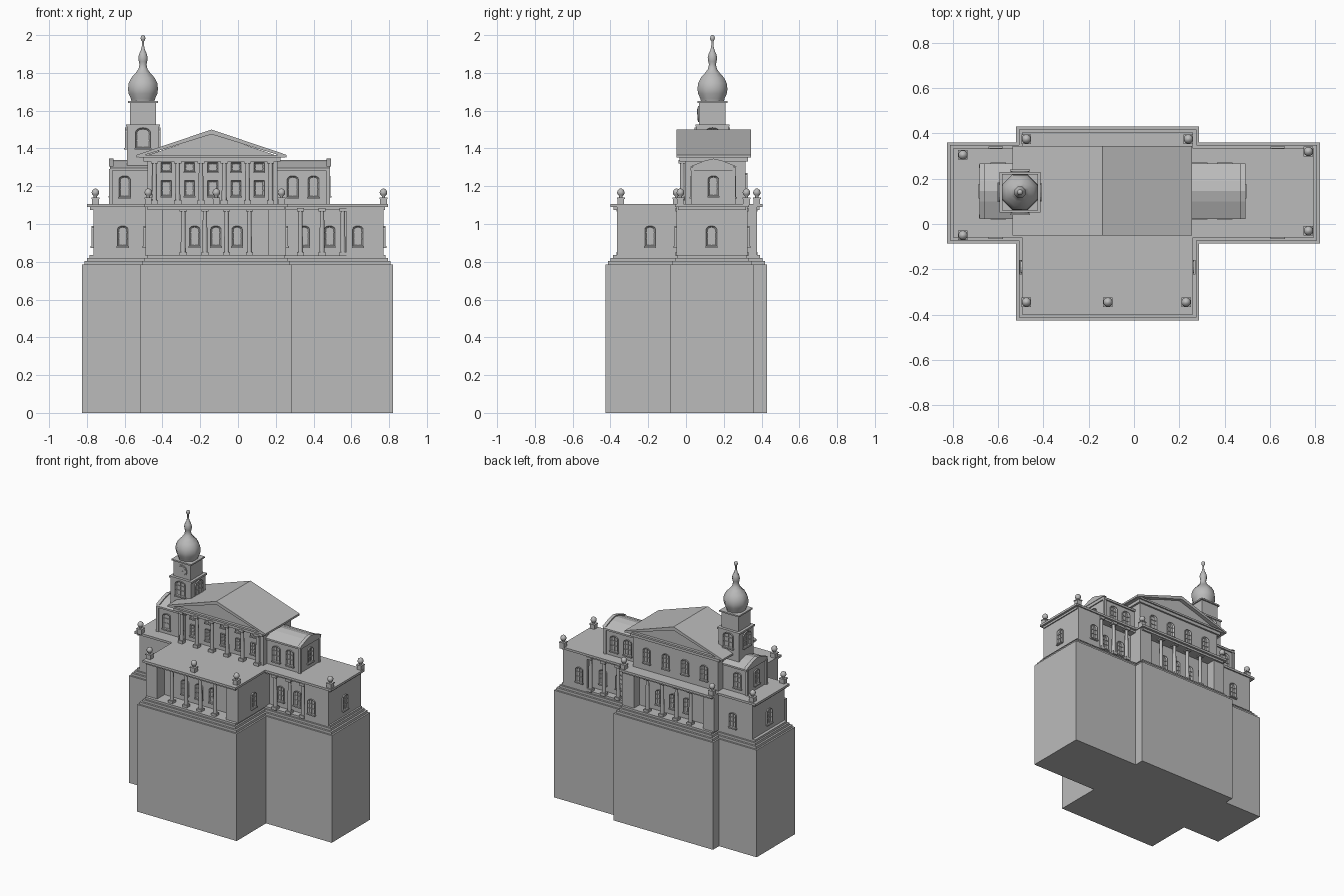
import bpy, bmesh, math
from mathutils import Matrix, Vector

cube = bpy.data.objects.get("Cube")
if cube:
    bpy.data.objects.remove(cube, do_unlink=True)

GREY = (0.5, 0.5, 0.5, 1)
stone = bpy.data.materials.new("grey stone")
stone.use_nodes = True
stone.diffuse_color = GREY
stone.node_tree.nodes["Principled BSDF"].inputs["Base Color"].default_value = GREY


def finish(name, bm, smooth=False):
    bmesh.ops.recalc_face_normals(bm, faces=bm.faces)
    mesh = bpy.data.meshes.new(name)
    bm.to_mesh(mesh)
    bm.free()
    mesh.materials.append(stone)
    obj = bpy.data.objects.new(name, mesh)
    bpy.context.collection.objects.link(obj)
    if smooth:
        bpy.ops.object.select_all(action='DESELECT')
        obj.select_set(True)
        bpy.context.view_layer.objects.active = obj
        bpy.ops.object.shade_smooth_by_angle(angle=math.radians(50))
    return obj


def add_box(bm, x0, x1, y0, y1, z0, z1):
    centre = Vector((x0 + x1, y0 + y1, z0 + z1)) / 2
    size = Matrix.Diagonal((x1 - x0, y1 - y0, z1 - z0, 1))
    bmesh.ops.create_cube(bm, size=1, matrix=Matrix.Translation(centre) @ size)


def box(name, *bounds):
    bm = bmesh.new()
    add_box(bm, *bounds)
    return finish(name, bm)


def extrude(name, points, direction):
    bm = bmesh.new()
    face = bm.faces.new([bm.verts.new(p) for p in points])
    out = bmesh.ops.extrude_face_region(bm, geom=[face], use_keep_orig=True)
    verts = [v for v in out["geom"] if isinstance(v, bmesh.types.BMVert)]
    bmesh.ops.translate(bm, verts=verts, vec=direction)
    return finish(name, bm)


def cross(name, inset, z0, z1):
    """Cross-shaped slab: centre block with two side wings."""
    i = inset
    l, cl, cr, r = -0.825 + i, -0.52 + i, 0.287 - i, 0.82 - i
    f, wf, wb, b = -0.425 + i, -0.085 + i, 0.36 - i, 0.43 - i
    plan = [(cl, f), (cr, f), (cr, wf), (r, wf), (r, wb), (cr, wb),
            (cr, b), (cl, b), (cl, wb), (l, wb), (l, wf), (cl, wf)]
    return extrude(name, [(x, y, z0) for x, y in plan], (0, 0, z1 - z0))


def lathe(bm, profile, x, y, sides):
    rings = []
    for radius, z in profile:
        ring = []
        for k in range(sides):
            a = math.tau * (k + 0.5) / sides
            ring.append(bm.verts.new((x + radius * math.cos(a), y + radius * math.sin(a), z)))
        rings.append(ring)
    for low, high in zip(rings, rings[1:]):
        for k in range(sides):
            n = (k + 1) % sides
            bm.faces.new((low[k], low[n], high[n], high[k]))
    bm.faces.new(rings[0])
    bm.faces.new(rings[-1])


def column(name, x, y, z0, z1, r=0.013):
    bm = bmesh.new()
    lathe(bm, [(r * 1.1, z0), (r, (z0 + z1) / 2), (r * 0.85, z1)], x, y, 12)
    w = r * 1.45
    add_box(bm, x - w, x + w, y - w, y + w, z0, z0 + 0.022)
    add_box(bm, x - w, x + w, y - w, y + w, z1 - 0.018, z1)
    return finish(name, bm, True)


def window(name, x, y, z, turn=0, w=0.056, h=0.11, arch=True):
    """Framed window standing on z, facing -y before the turn."""
    bm = bmesh.new()
    half = w / 2
    rise = half * 0.6 if arch else 0
    outline = [(-half, 0), (half, 0), (half, h - rise)]
    if arch:
        outline += [(half * math.cos(a * math.pi / 6), h - rise + rise * math.sin(a * math.pi / 6))
                    for a in range(1, 6)]
    outline.append((-half, h - rise))
    face = bm.faces.new([bm.verts.new((px, 0.002, pz)) for px, pz in outline])
    out = bmesh.ops.extrude_face_region(bm, geom=[face], use_keep_orig=True)
    front = [g for g in out["geom"] if isinstance(g, bmesh.types.BMFace)]
    bmesh.ops.translate(bm, verts=front[0].verts, vec=(0, -0.012, 0))
    bmesh.ops.inset_region(bm, faces=front, thickness=0.008, use_even_offset=True)
    bmesh.ops.translate(bm, verts=front[0].verts, vec=(0, 0.009, 0))
    # glazing bars and sill
    add_box(bm, -0.002, 0.002, -0.006, 0, 0.004, h - 0.004)
    for t in (0.38, 0.68):
        add_box(bm, -half + 0.004, half - 0.004, -0.006, 0, h * t - 0.002, h * t + 0.002)
    add_box(bm, -half - 0.004, half + 0.004, -0.016, 0.002, -0.006, 0.003)
    bm.transform(Matrix.Translation((x, y, z)) @ Matrix.Rotation(math.radians(turn), 4, 'Z'))
    return finish(name, bm)


# Tall plinth with steps
cross("plinth", 0, 0, 0.785)
cross("lower_step", 0.012, 0.785, 0.803)
cross("middle_step", 0.026, 0.803, 0.82)
cross("upper_step", 0.038, 0.82, 0.835)

# Lower storey walls
F, T = 0.83, 1.09
box("centre_core", -0.49, 0.255, -0.28, 0.31, F, T)
box("left_wing_core", 0.2, 0.77, 0.0, 0.265, F, T)
box("right_wing_core", -0.765, -0.4, -0.05, 0.325, F, T)
for side, outer, inner, turn, wing in (("front", -0.365, -0.27, 0, -0.05),
                                       ("back", 0.375, 0.30, 180, 0.325)):
    out = -1 if side == "front" else 1
    y0, y1 = sorted((outer, inner))
    box(side + "_pier_right", -0.49, -0.40, y0, y1, F, T)
    box(side + "_pier_left", 0.16, 0.255, y0, y1, F, T)
    y0, y1 = sorted((wing, 0.135))
    box(side + "_wing_pier", 0.575, 0.77, y0, y1, F, T)
    # portico columns and openings
    for x in (-0.29, -0.175, -0.06, 0.06):
        column(side + "_portico_column", x, outer - out * 0.015, F, 1.085)
    for x in (-0.23, -0.117, -0.005):
        window(side + "_portico_window", x, -0.28 if out < 0 else 0.31, 0.88, turn)
    for x in (0.33, 0.445, 0.555):
        column(side + "_wing_column", x, wing - out * 0.012, F, 1.085)
    for x in (0.35, 0.485):
        window(side + "_wing_window", x, 0.0 if out < 0 else 0.265, 0.88, turn)
    for x in (0.635, -0.61):
        window(side + "_end_window", x, wing, 0.88, turn)
window("left_end_window", 0.77, 0.135, 0.88, 90)
window("right_end_window", -0.765, 0.135, 0.88, -90)
window("left_side_window", 0.255, -0.19, 0.88, 90)
window("right_side_window", -0.49, -0.19, 0.88, -90)

# Terrace slab and its cornice
cross("terrace_cornice", 0.042, 1.075, 1.09)
cross("terrace_slab", 0.026, 1.09, 1.106)

# Ball finials around the terrace
spots = [(-0.755, 0.305), (-0.755, -0.05), (0.77, 0.32), (0.77, -0.03), (-0.475, 0.375),
         (0.24, 0.375), (-0.475, -0.345), (-0.115, -0.345), (0.23, -0.345)]
for x, y in spots:
    bm = bmesh.new()
    add_box(bm, x - 0.018, x + 0.018, y - 0.018, y + 0.018, 1.1, 1.135)
    add_box(bm, x - 0.021, x + 0.021, y - 0.021, y + 0.021, 1.133, 1.14)
    lathe(bm, [(0.009, 1.14), (0.009, 1.148), (0.018, 1.156), (0.021, 1.167),
               (0.016, 1.18), (0.004, 1.188)], x, y, 12)
    finish("terrace_finial", bm, True)

# Upper storey block with colonnade
box("upper_block", -0.48, 0.21, 0.035, 0.315, 1.1, 1.34)
for x in (-0.465, 0.195):
    box("upper_pier", x - 0.015, x + 0.015, -0.005, 0.04, 1.1, 1.34)
for k in range(6):
    column("upper_column", -0.442 + k * 0.123, -0.02, 1.105, 1.338)
for k in range(5):
    x = -0.38 + k * 0.123
    window("upper_small_window", x, 0.035, 1.275, 0, 0.054, 0.05, False)
    window("upper_tall_window", x, 0.035, 1.145, 0, 0.054, 0.085, False)
for k in range(4):
    window("upper_back_window", -0.37 + k * 0.155, 0.315, 1.16, 180)

# Pediment roof
box("entablature", -0.5, 0.225, -0.035, 0.328, 1.33, 1.352)
box("pediment_ledge", -0.528, 0.25, -0.045, 0.338, 1.352, 1.365)
extrude("pediment", [(-0.49, -0.025, 1.36), (0.21, -0.025, 1.36), (-0.14, -0.025, 1.48)], (0, 0.343, 0))
for s in (-1, 1):
    eave, ridge = -0.14 + s * 0.397, -0.14
    extrude("roof_slope", [(eave, -0.05, 1.352), (eave, -0.05, 1.366), (ridge, -0.05, 1.5),
                           (ridge, -0.05, 1.475)], (0, 0.395, 0))

# Upper side wings
for name, x0, x1, s in (("left", 0.18, 0.48, 1), ("right", -0.67, -0.45, -1)):
    box(name + "_upper_wing", x0, x1, 0.035, 0.255, 1.1, 1.3)
    box(name + "_upper_cornice", x0 - 0.008, x1 + 0.008, 0.025, 0.265, 1.283, 1.297)
    ridge = [(0.022, 1.297), (0.268, 1.297), (0.19, 1.328), (0.145, 1.338), (0.1, 1.328)]
    extrude(name + "_upper_roof", [(x0 - 0.008, y, z) for y, z in ridge], (x1 - x0 + 0.016, 0, 0))
    end = x1 if s > 0 else x0
    extrude(name + "_end_gable", [(end - 0.012, y, z + 0.008) for y, z in ridge], (0.024, 0, 0))
    for y in (0.035, 0.255):
        box(name + "_corner_pilaster", end - 0.014, end + 0.006, y - 0.008, y + 0.008, 1.1, 1.29)
    window(name + "_upper_end_window", end, 0.145, 1.145, 90 * s)
    for x in (0.29, 0.4) if s > 0 else (-0.6,):
        window(name + "_upper_front_window", x, 0.035, 1.14, 0, 0.06, 0.115)
        window(name + "_upper_rear_window", x, 0.255, 1.14, 180, 0.06, 0.115)

# Bell tower
tx, ty = -0.503, 0.14


def tower_box(name, half, z0, z1):
    return box(name, tx - half, tx + half, ty - half, ty + half, z0, z1)


tower_box("tower_base", 0.084, 1.1, 1.515)
tower_box("tower_base_cornice", 0.09, 1.515, 1.528)
tower_box("tower_shaft", 0.07, 1.528, 1.64)
tower_box("tower_ledge", 0.08, 1.64, 1.65)
for turn in (0, 90, 180, 270):
    a = math.radians(turn)
    window("tower_window", tx + 0.084 * math.sin(a), ty - 0.084 * math.cos(a), 1.4, turn, 0.08, 0.11)

# Clock face with rim and hands
bm = bmesh.new()
for r, depth in ((0.042, 0.008), (0.034, 0.012)):
    bmesh.ops.create_cone(bm, cap_ends=True, segments=24, radius1=r, radius2=r, depth=depth,
                          matrix=Matrix.Translation((tx, ty - 0.072, 1.582)) @ Matrix.Rotation(math.pi / 2, 4, 'X'))
add_box(bm, tx - 0.002, tx + 0.002, ty - 0.081, ty - 0.076, 1.582, 1.608)
add_box(bm, tx, tx + 0.018, ty - 0.081, ty - 0.076, 1.58, 1.584)
finish("clock", bm, True)

# Onion dome and spire
bm = bmesh.new()
lathe(bm, [(0.066, 1.65), (0.07, 1.665), (0.082, 1.69), (0.086, 1.715), (0.082, 1.745), (0.066, 1.775),
           (0.042, 1.8), (0.026, 1.82), (0.02, 1.845), (0.024, 1.86), (0.027, 1.88), (0.022, 1.9),
           (0.012, 1.92), (0.007, 1.94), (0.006, 1.968), (0.012, 1.975), (0.014, 1.985),
           (0.01, 1.995), (0.003, 2.0)], tx, ty, 8)
finish("onion_dome", bm, True)
